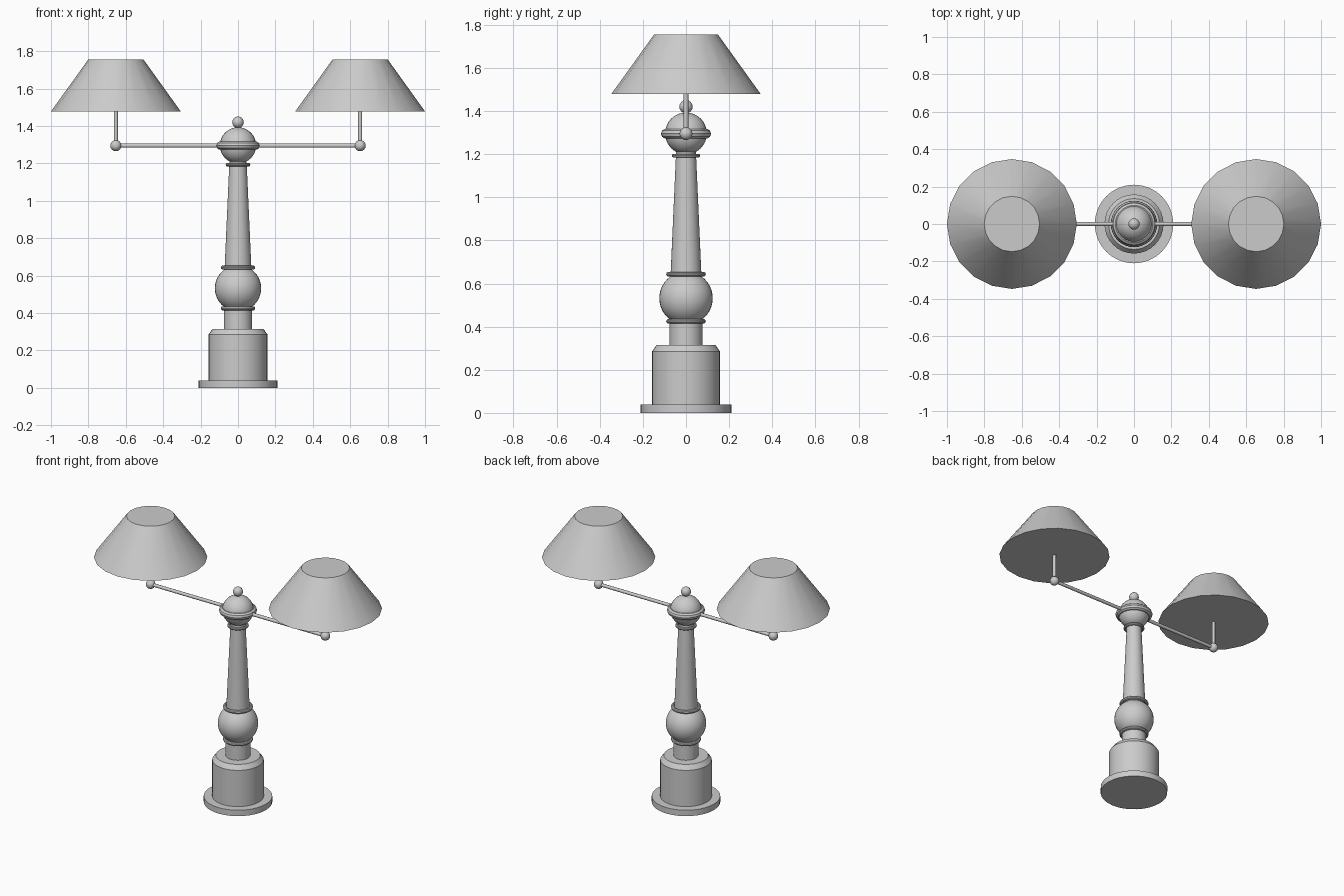
import bpy
import math

if "Cube" in bpy.data.objects:
    bpy.data.objects.remove(bpy.data.objects["Cube"])


def finish(name):
    ob = bpy.context.object
    ob.name = name
    bpy.ops.object.shade_smooth_by_angle(angle=math.radians(35))
    return ob


def lathe(name, profile, segments=32, x=0.0):
    # closed solid of revolution from (radius, z) points
    verts, faces = [], []
    for r, z in profile:
        for i in range(segments):
            a = 2 * math.pi * i / segments
            verts.append((r * math.cos(a), r * math.sin(a), z))
    for k in range(len(profile) - 1):
        for i in range(segments):
            j = (i + 1) % segments
            a, b = k * segments, (k + 1) * segments
            faces.append((a + i, a + j, b + j, b + i))
    faces.append(tuple(reversed(range(segments))))
    faces.append(tuple(range(len(verts) - segments, len(verts))))
    mesh = bpy.data.meshes.new(name)
    mesh.from_pydata(verts, [], faces)
    ob = bpy.data.objects.new(name, mesh)
    bpy.context.collection.objects.link(ob)
    ob.location.x = x
    bpy.ops.object.select_all(action='DESELECT')
    ob.select_set(True)
    bpy.context.view_layer.objects.active = ob
    return finish(name)


def ball(name, r, x, z, segments=16, rings=12):
    bpy.ops.mesh.primitive_uv_sphere_add(segments=segments, ring_count=rings,
                                         radius=r, location=(x, 0, z))
    return finish(name)


def ring(name, outer, z, half):
    bpy.ops.mesh.primitive_torus_add(major_segments=32, minor_segments=10,
                                     major_radius=outer - half, minor_radius=half,
                                     location=(0, 0, z))
    return finish(name)


# Stepped base and neck
lathe("base_plate", [(0.21, 0), (0.21, 0.04)])
lathe("base_drum", [(0.158, 0.04), (0.158, 0.285), (0.136, 0.315)])
lathe("neck", [(0.076, 0.315), (0.076, 0.43)])

# Bulb with collars
bulb = []
for i in range(13):
    t = math.radians(-54 + 9 * i)
    bulb.append((0.124 * math.cos(t), 0.532 + 0.124 * math.sin(t)))
lathe("bulb", bulb)
ring("lower_collar", 0.092, 0.425, 0.011)
ring("middle_collar", 0.092, 0.643, 0.011)

# Tapered column
lathe("column", [(0.072, 0.63), (0.046, 1.21)])
ring("upper_collar", 0.066, 1.193, 0.009)

# Hub, its band and finial
ball("hub", 0.097, 0, 1.296, 24, 16)
ring("hub_band", 0.116, 1.295, 0.023)
ball("finial", 0.031, 0, 1.42, 12, 8)

# Cross arm
bpy.ops.mesh.primitive_cylinder_add(vertices=12, radius=0.011, depth=1.3,
                                    location=(0, 0, 1.295),
                                    rotation=(0, math.pi / 2, 0))
finish("cross_arm")

# Elbow, stem and closed shade on each side
for side, x in (("left", -0.653), ("right", 0.653)):
    ball(side + "_elbow", 0.03, x, 1.295, 12, 8)
    lathe(side + "_stem", [(0.011, 1.295), (0.011, 1.49)], 12, x)
    lathe(side + "_shade", [(0.347, 1.478), (0.148, 1.755)], 20, x)
